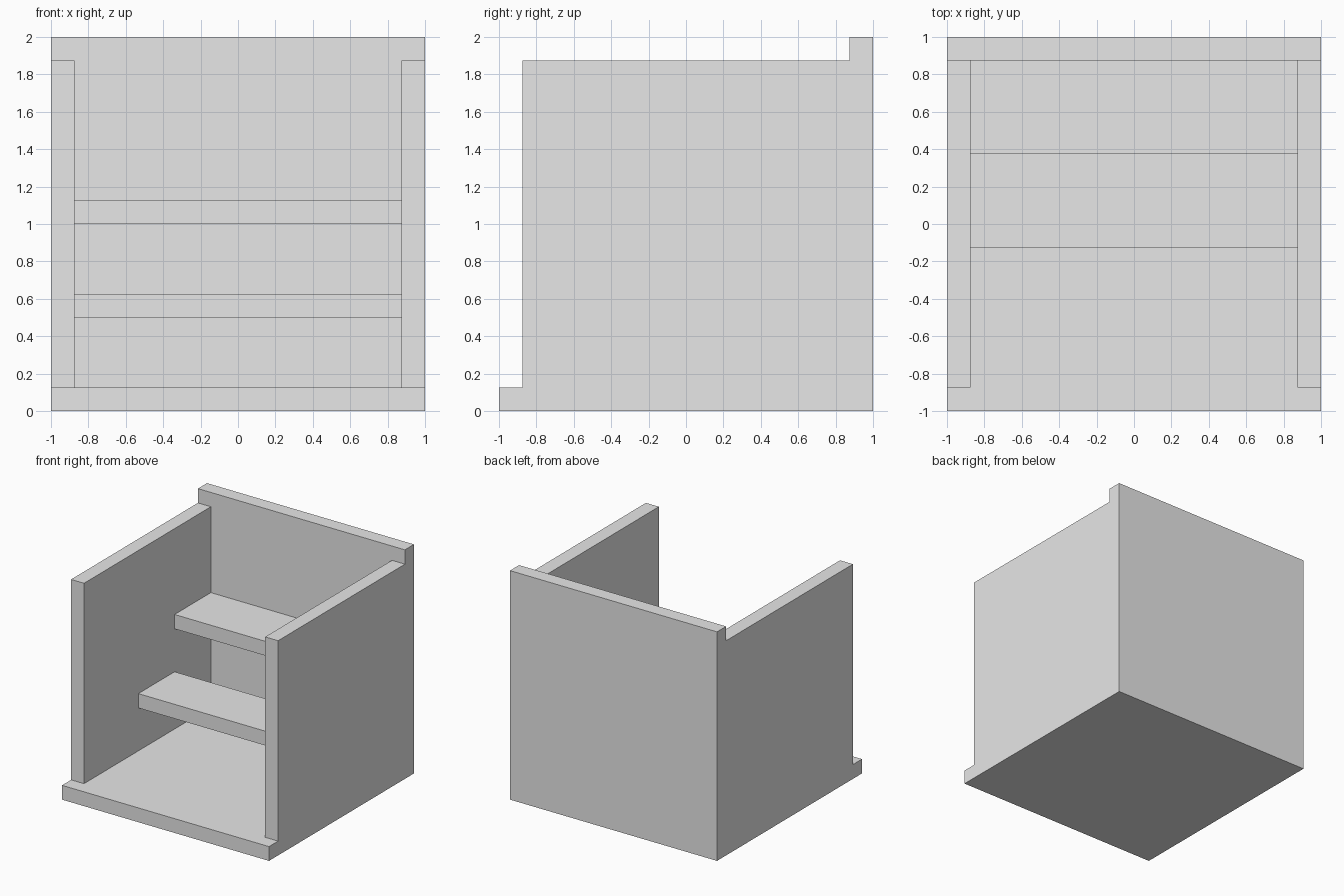
import bpy

cube = bpy.data.objects.get("Cube")
if cube:
    bpy.data.objects.remove(cube, do_unlink=True)

# One plain grey for every board
grey = bpy.data.materials.new("light grey")
grey.use_nodes = True
colour = (0.8, 0.8, 0.8, 1)
grey.diffuse_color = colour
grey.node_tree.nodes["Principled BSDF"].inputs["Base Color"].default_value = colour

T = 0.125        # board thickness
IN = 1 - T       # inner face of the outer boards


def board(name, low, high):
    """Add a box that spans two opposite corners."""
    centre = [(a + b) / 2 for a, b in zip(low, high)]
    bpy.ops.mesh.primitive_cube_add(size=1, location=centre)
    ob = bpy.context.object
    ob.name = name
    ob.scale = [b - a for a, b in zip(low, high)]
    bpy.ops.object.transform_apply(location=False, rotation=False, scale=True)
    ob.data.materials.append(grey)


# Outer boards: full base, full-height back, lower side walls set back from the front
board("base", (-1, -1, 0), (1, 1, T))
board("back_panel", (-1, IN, T), (1, 1, 2))
board("left_side", (IN, -IN, T), (1, IN, 2 - T))
board("right_side", (-1, -IN, T), (-IN, IN, 2 - T))

# Stepped shelves between the sides
DEPTH = 0.5
for name, back, bottom in (("upper_shelf", IN, 1), ("lower_shelf", IN - DEPTH, 0.5)):
    board(name, (-IN, back - DEPTH, bottom), (IN, back, bottom + T))
